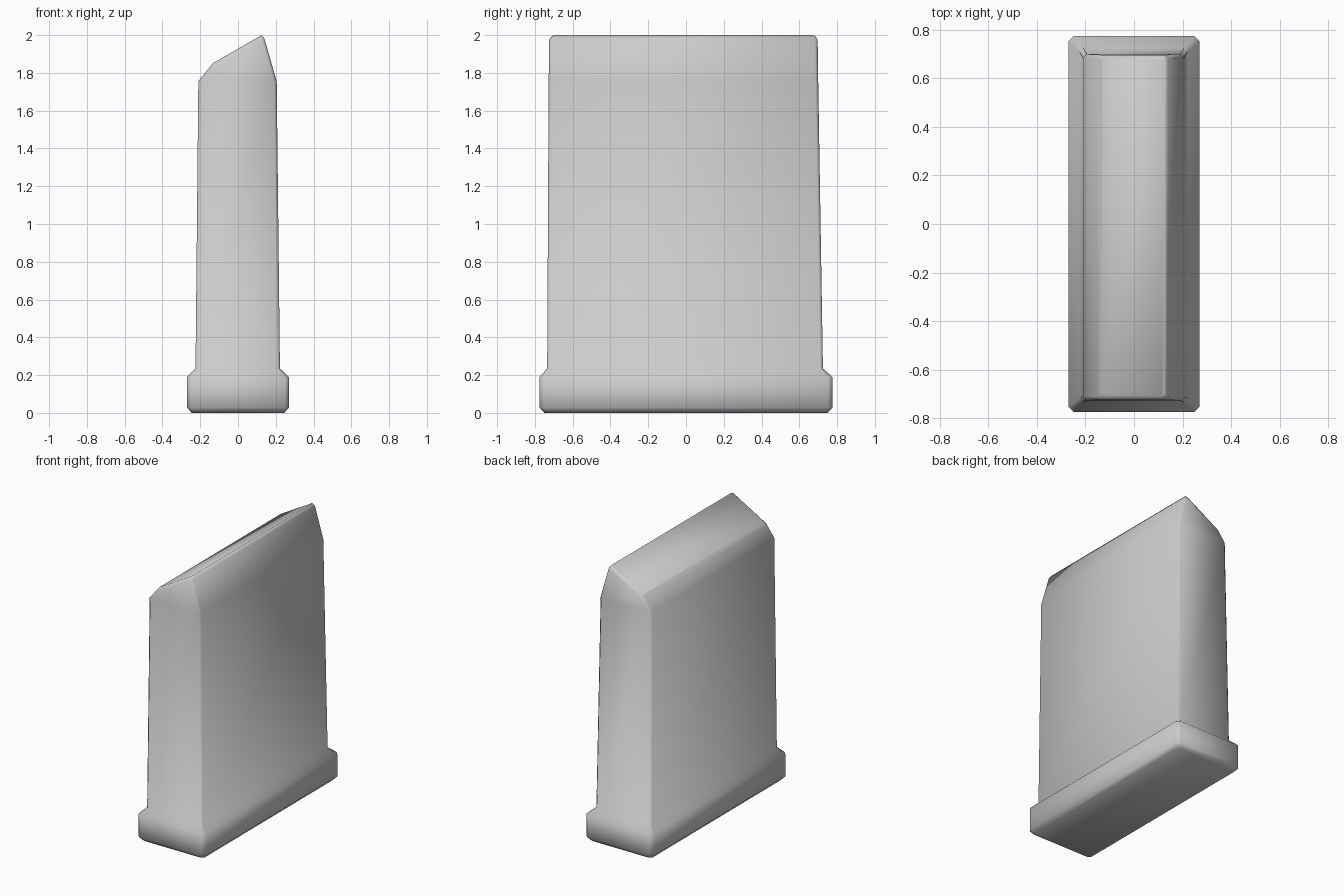
import bpy
import bmesh

cube = bpy.data.objects.get("Cube")
if cube:
    bpy.data.objects.remove(cube)

# Plain grey finish
grey = bpy.data.materials.new("plain_grey")
grey.use_nodes = True
COLOUR = (0.6, 0.6, 0.6, 1)
grey.diffuse_color = COLOUR
grey.node_tree.nodes["Principled BSDF"].inputs["Base Color"].default_value = COLOUR


def add_ring(bm, left, right, front, back, z_left, z_right, cut):
    """Rectangle with cut corners, sloping in x from z_left to z_right."""
    outline = [
        (left + cut, front), (right - cut, front),
        (right, front + cut), (right, back - cut),
        (right - cut, back), (left + cut, back),
        (left, back - cut), (left, front + cut),
    ]
    slope = (z_right - z_left) / (right - left)
    return [bm.verts.new((x, y, z_left + slope * (x - left))) for x, y in outline]


# Plinth, tapered slab and lopsided ridge as one loft
sections = [
    (-0.245, 0.245, -0.75, 0.75, 0, 0, 0.02),
    (-0.27, 0.27, -0.775, 0.775, 0.028, 0.028, 0.022),
    (-0.27, 0.27, -0.775, 0.775, 0.19, 0.19, 0.022),
    (-0.225, 0.222, -0.735, 0.725, 0.235, 0.235, 0.015),
    (-0.21, 0.205, -0.727, 0.70, 1.755, 1.755, 0.015),
    (-0.15, 0.14, -0.725, 0.697, 1.83, 1.982, 0.015),
    (-0.135, 0.125, -0.71, 0.685, 1.85, 2.0, 0.01),
]
bm = bmesh.new()
rings = [add_ring(bm, *s) for s in sections]
for low, high in zip(rings, rings[1:]):
    for i in range(len(low)):
        j = (i + 1) % len(low)
        bm.faces.new((low[i], low[j], high[j], high[i]))
bm.faces.new(rings[-1])
bm.faces.new(rings[0][::-1])
bmesh.ops.recalc_face_normals(bm, faces=bm.faces)
for face in bm.faces:
    face.smooth = True

mesh = bpy.data.meshes.new("slab_on_plinth")
bm.to_mesh(mesh)
bm.free()
mesh.materials.append(grey)
slab = bpy.data.objects.new("slab_on_plinth", mesh)
bpy.context.collection.objects.link(slab)
